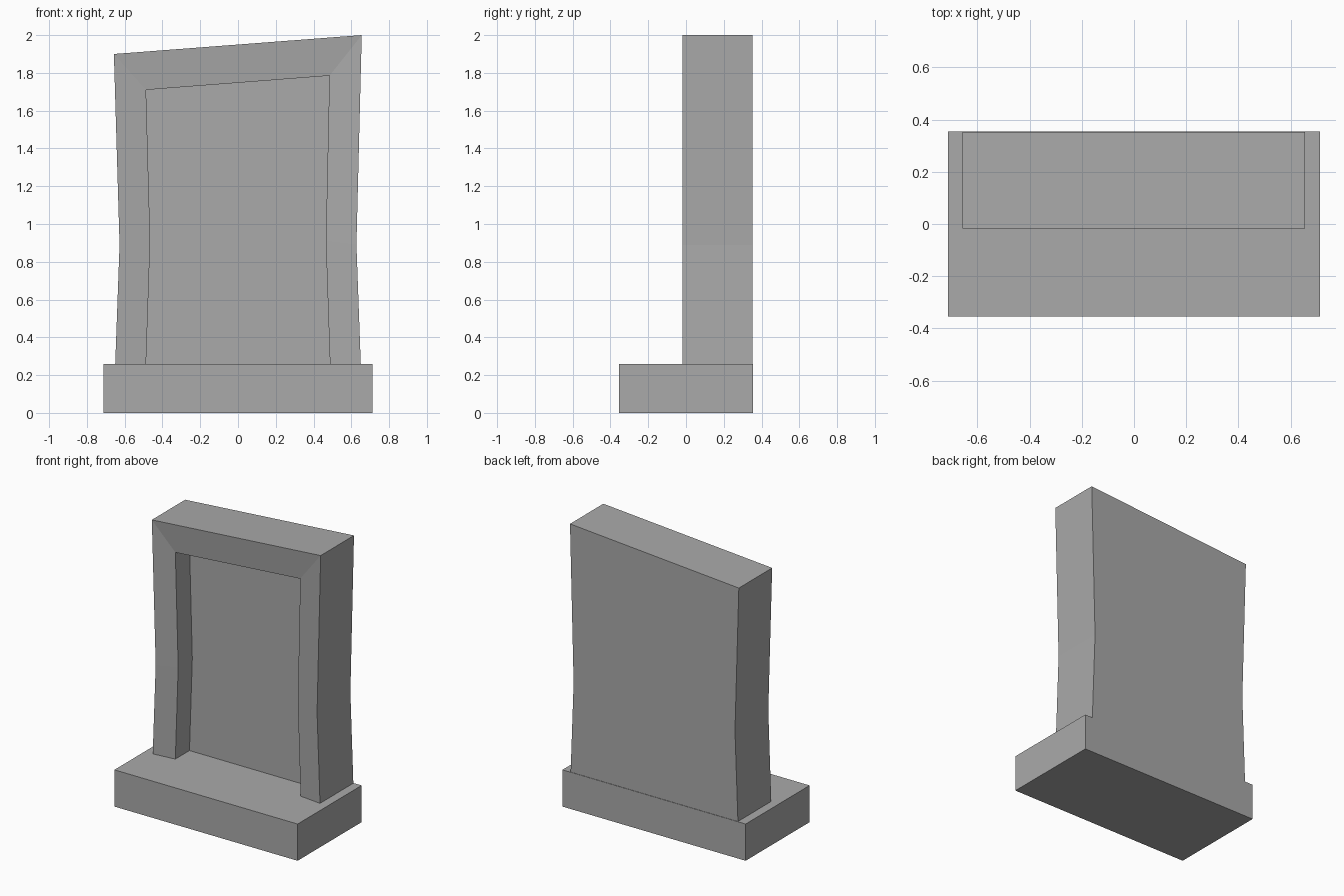
import bpy
import bmesh

cube = bpy.data.objects.get("Cube")
if cube:
    bpy.data.objects.remove(cube, do_unlink=True)

stone = bpy.data.materials.new("grey stone")
stone.use_nodes = True
GREY = (0.4, 0.4, 0.4, 1)
stone.diffuse_color = GREY
stone.node_tree.nodes["Principled BSDF"].inputs["Base Color"].default_value = GREY


def add_object(name, bm):
    bmesh.ops.recalc_face_normals(bm, faces=bm.faces)
    mesh = bpy.data.meshes.new(name)
    bm.to_mesh(mesh)
    bm.free()
    mesh.materials.append(stone)
    obj = bpy.data.objects.new(name, mesh)
    bpy.context.collection.objects.link(obj)
    return obj


# Plinth
WIDTH, DEPTH, PLINTH = 1.424, 0.71, 0.258
bm = bmesh.new()
bmesh.ops.create_cube(bm, size=1)
for v in bm.verts:
    v.co.x *= WIDTH
    v.co.y *= DEPTH
    v.co.z = (v.co.z + 0.5) * PLINTH
add_object("plinth", bm)

# Slab outlines, running up the right side, over the slanted top and down the left
outer = [(-0.65, PLINTH), (-0.627, 0.89), (-0.657, 1.90),
         (0.655, 2.0), (0.627, 0.89), (0.65, PLINTH)]
inner = [(-0.487, PLINTH), (-0.465, 0.91), (-0.487, 1.71),
         (0.484, 1.785), (0.465, 0.91), (0.487, PLINTH)]
FRONT, RIM, PANEL, BACK = -0.018, 0.0, 0.157, 0.352

# Slab: back, outer sides, bevelled frame, reveal and recessed panel as one shell
bm = bmesh.new()
rings = [[bm.verts.new((x, y, z)) for x, z in outline]
         for outline, y in ((outer, BACK), (outer, FRONT), (inner, RIM), (inner, PANEL))]
for a, b in zip(rings, rings[1:]):
    for i in range(len(a) - 1):
        bm.faces.new((a[i], a[i + 1], b[i + 1], b[i]))
for ring in (rings[0], rings[-1]):
    bm.faces.new(ring)
# Underside, resting on the plinth
bm.faces.new([r[0] for r in rings] + [r[-1] for r in reversed(rings)])
add_object("headstone_slab", bm)
